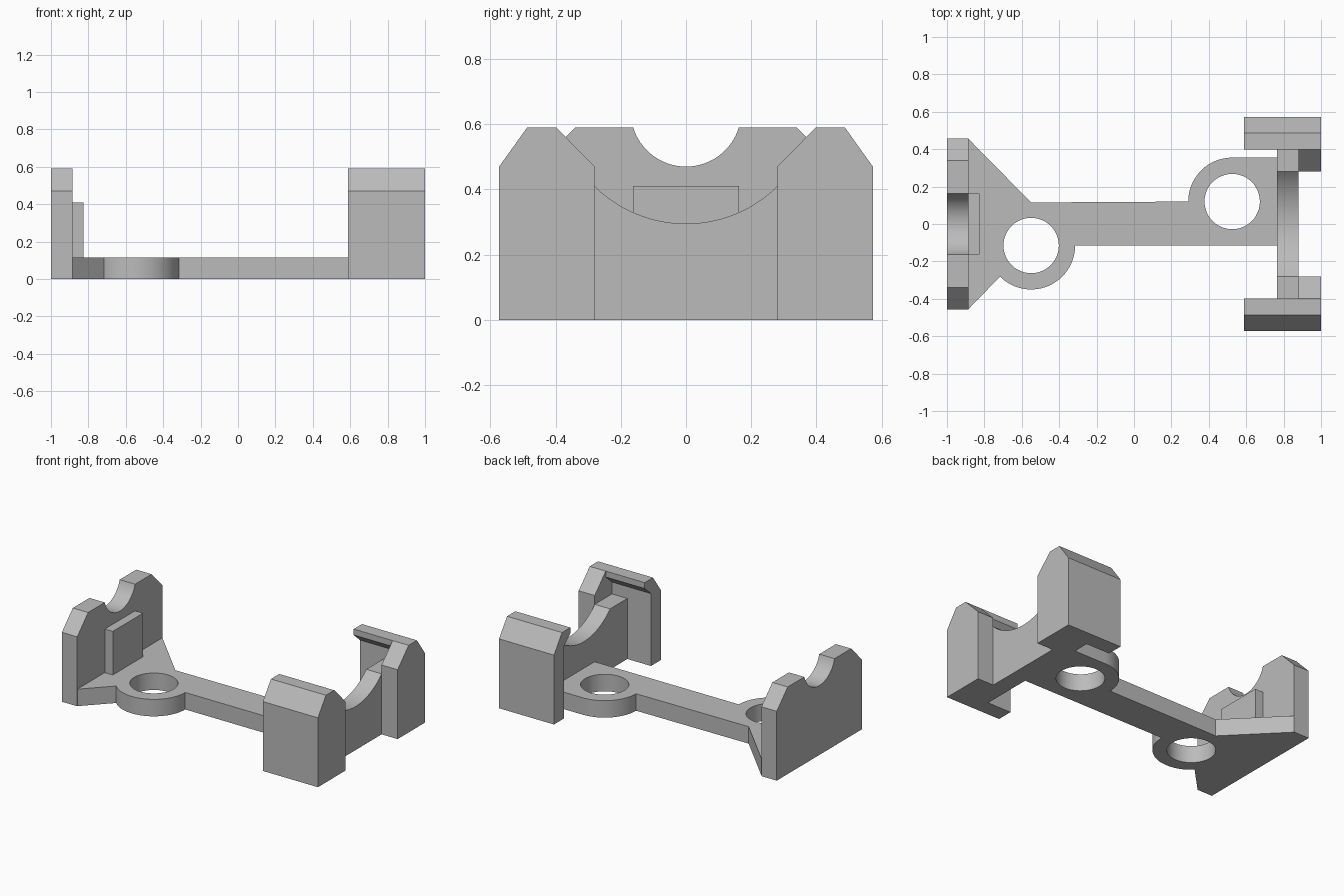
import bpy, bmesh
from math import sin, cos, radians, atan2, degrees

cube = bpy.data.objects.get("Cube")
if cube:
    bpy.data.objects.remove(cube, do_unlink=True)

grey = bpy.data.materials.new("plain grey")
grey.use_nodes = True
COLOR = (0.5, 0.5, 0.5, 1)
grey.diffuse_color = COLOR
grey.node_tree.nodes["Principled BSDF"].inputs["Base Color"].default_value = COLOR


def arc(cu, cv, r, a0, a1, steps=24):
    """Points along an arc, angles in degrees."""
    angles = [radians(a0 + (a1 - a0) * i / steps) for i in range(steps + 1)]
    return [(cu + r * cos(a), cv + r * sin(a)) for a in angles]


def cradle(half, z_edge, z_low):
    """Sagging arc from +half to -half, dipping from z_edge to z_low."""
    sag = z_edge - z_low
    r = (half * half + sag * sag) / (2 * sag)
    a = degrees(atan2(z_edge - z_low - r, half))
    return arc(0, z_low + r, r, a, -180 - a, 32)


def prism(name, outline, lo, hi, axis="x"):
    """Extrude an outline: yz along x, or xy along z."""
    place = (lambda u, v, w: (w, u, v)) if axis == "x" else (lambda u, v, w: (u, v, w))
    bm = bmesh.new()
    base = bm.faces.new([bm.verts.new(place(u, v, lo)) for u, v in outline])
    grown = bmesh.ops.extrude_face_region(bm, geom=[base], use_keep_orig=True)
    top = [e for e in grown["geom"] if isinstance(e, bmesh.types.BMVert)]
    shift = place(0, 0, hi - lo)
    bmesh.ops.translate(bm, verts=top, vec=shift)
    bmesh.ops.recalc_face_normals(bm, faces=bm.faces)
    mesh = bpy.data.meshes.new(name)
    bm.to_mesh(mesh)
    bm.free()
    mesh.materials.append(grey)
    ob = bpy.data.objects.new(name, mesh)
    bpy.context.collection.objects.link(ob)
    return ob


def smooth(ob):
    bpy.ops.object.select_all(action="DESELECT")
    ob.select_set(True)
    bpy.context.view_layer.objects.active = ob
    bpy.ops.object.shade_smooth_by_angle(angle=radians(30))


TOP, SHOULDER, LEDGE, THICK = 0.59, 0.47, 0.41, 0.115
RING, HOLE = 0.235, 0.148
rings = {"front": (-0.55, -0.115), "back": (0.525, 0.12)}

# Base plate: gusset, bar and two screw lugs in one outline
outline = [(-0.885, 0.455), (-0.55, THICK)]
outline += arc(*rings["back"], RING, 180, 90)
outline += [(0.765, 0.355), (0.765, -THICK)]
outline += arc(*rings["front"], RING, 0, -135, 36)
outline += [(-0.885, -0.455)]
plate = prism("base_plate", outline, 0, THICK, "z")

# Screw holes
for side, centre in rings.items():
    cutter = prism(side + "_hole_cutter", arc(*centre, HOLE, 0, 352.5, 47), -0.1, 0.3, "z")
    cutter.hide_render = True
    mod = plate.modifiers.new(side + "_hole", "BOOLEAN")
    mod.operation = "DIFFERENCE"
    mod.solver = "EXACT"
    mod.object = cutter
    bpy.context.view_layer.objects.active = plate
    bpy.ops.object.modifier_apply(modifier=mod.name)
    bpy.data.objects.remove(cutter, do_unlink=True)
smooth(plate)

# End plate with a round notch, and the stop pad on its inner face
notch = cradle(0.162, TOP, SHOULDER)
end_outline = [(-0.457, 0), (0.457, 0), (0.457, SHOULDER), (0.34, TOP)]
end_outline += notch + [(-0.34, TOP), (-0.457, SHOULDER)]
smooth(prism("end_plate", end_outline, -1, -0.885))
prism("stop_pad", [(-0.162, 0.1), (0.162, 0.1), (0.162, LEDGE), (-0.162, LEDGE)], -0.885, -0.825)

# Cradle wall between the clips
wall = [(-0.465, 0), (0.465, 0), (0.465, LEDGE)] + cradle(0.28, LEDGE, 0.295)
wall += [(-0.465, LEDGE)]
smooth(prism("cradle_wall", wall, 0.765, 0.88))

# Side clips: hooked arm plus a solid guide with a sloping lead-in
outer = [(0.573, 0), (0.573, SHOULDER), (0.487, TOP), (0.398, TOP)]
hook = outer + [(0.398, 0.55), (0.465, 0.49), (0.465, 0)]
guide = outer + [(0.28, SHOULDER), (0.28, 0)]
for side, s in (("back", 1), ("front", -1)):
    prism(side + "_clip_arm", [(s * y, z) for y, z in hook], 0.588, 0.88)
    prism(side + "_clip_guide", [(s * y, z) for y, z in guide], 0.88, 1)
